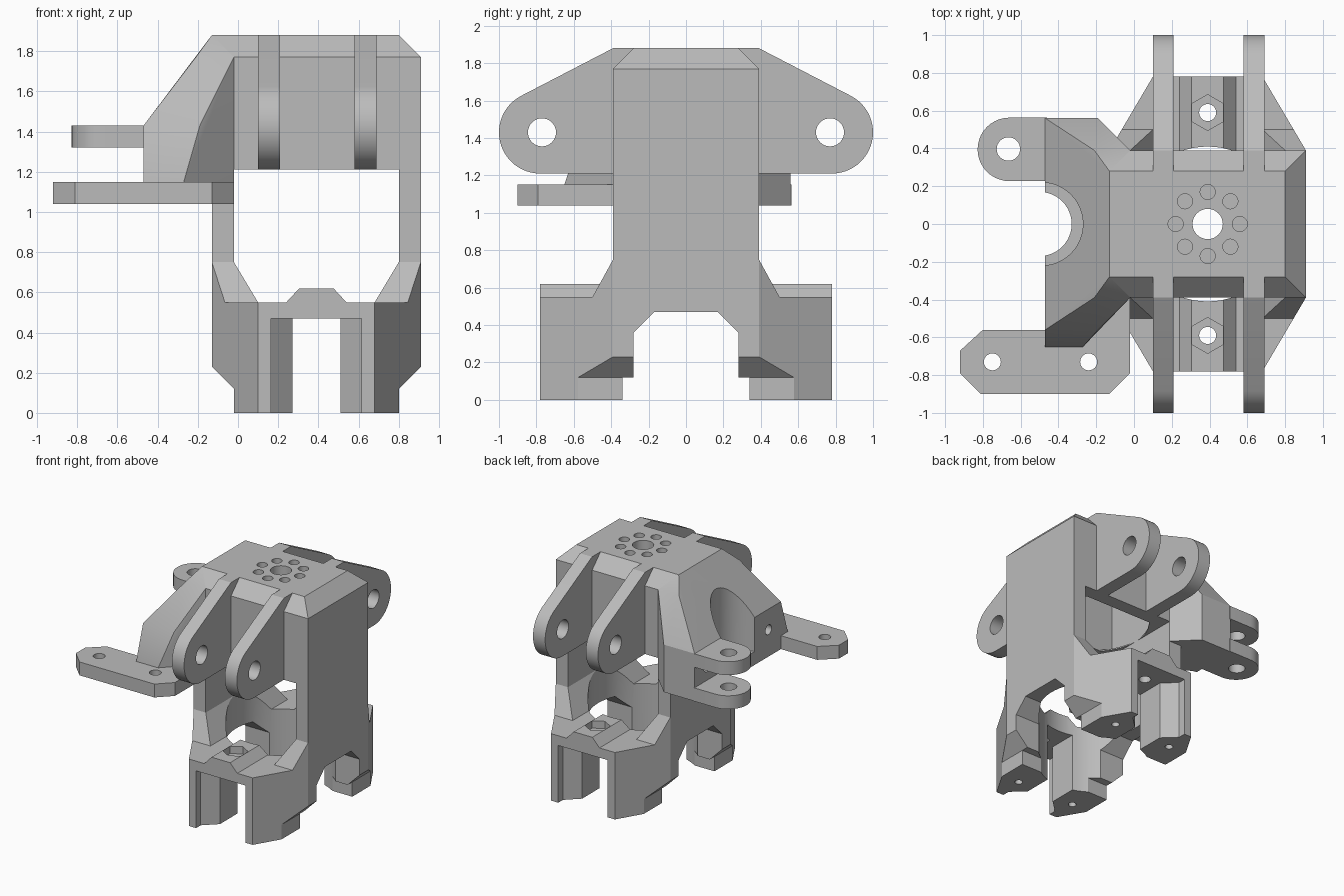
import bpy, bmesh, math
from mathutils import Vector

if "Cube" in bpy.data.objects:
    bpy.data.objects.remove(bpy.data.objects["Cube"], do_unlink=True)

grey = bpy.data.materials.new("plain_grey")
grey.use_nodes = True
grey.diffuse_color = (0.5, 0.5, 0.5, 1)
grey.node_tree.nodes["Principled BSDF"].inputs["Base Color"].default_value = (0.5, 0.5, 0.5, 1)

CX = 0.39          # axis of the main body
parts = []


def finish(name, bm):
    bmesh.ops.recalc_face_normals(bm, faces=bm.faces[:])
    mesh = bpy.data.meshes.new(name)
    bm.to_mesh(mesh)
    bm.free()
    mesh.materials.append(grey)
    ob = bpy.data.objects.new(name, mesh)
    bpy.context.collection.objects.link(ob)
    return ob


def prism(name, pts, axis, lo, hi):
    """Extrude a 2D outline along x, y or z."""
    place = {"x": lambda a, b, t: (t, a, b),
             "y": lambda a, b, t: (a, t, b),
             "z": lambda a, b, t: (a, b, t)}[axis]
    bm = bmesh.new()
    face = bm.faces.new([bm.verts.new(place(a, b, lo)) for a, b in pts])
    out = bmesh.ops.extrude_face_region(bm, geom=[face])
    shift = Vector(place(0, 0, hi - lo))
    bmesh.ops.translate(bm, vec=shift,
                        verts=[v for v in out["geom"] if isinstance(v, bmesh.types.BMVert)])
    return finish(name, bm)


def hull(name, pts):
    bm = bmesh.new()
    for p in pts:
        bm.verts.new(p)
    out = bmesh.ops.convex_hull(bm, input=bm.verts[:])
    loose = [v for v in bm.verts if not v.link_faces]
    bmesh.ops.delete(bm, geom=loose, context="VERTS")
    bmesh.ops.dissolve_limit(bm, angle_limit=0.01, verts=bm.verts[:], edges=bm.edges[:])
    return finish(name, bm)


def arc(cx, cy, r, start, end, n):
    return [(cx + r * math.cos(math.radians(start + (end - start) * i / n)),
             cy + r * math.sin(math.radians(start + (end - start) * i / n))) for i in range(n + 1)]


def rod(cx, cy, r, axis, lo, hi, sides=32):
    return prism("cutter", arc(cx, cy, r, 0, 360, sides)[:-1], axis, lo, hi)


def box(x0, x1, y0, y1, z0, z1):
    return prism("cutter", [(x0, y0), (x1, y0), (x1, y1), (x0, y1)], "z", z0, z1)


def mirror_outline(half):
    """Close a half outline by mirroring its first coordinate."""
    return half + [(-a, b) for a, b in reversed(half)]


def boolean(ob, tools, mode="DIFFERENCE"):
    for tool in tools:
        mod = ob.modifiers.new("cut", "BOOLEAN")
        mod.operation, mod.solver, mod.object = mode, "EXACT", tool
        bpy.context.view_layer.update()
        graph = bpy.context.evaluated_depsgraph_get()
        mesh = bpy.data.meshes.new_from_object(ob.evaluated_get(graph))
        ob.modifiers.clear()
        ob.data = mesh
        bpy.data.objects.remove(tool, do_unlink=True)


def keep(ob):
    parts.append(ob)
    return ob


# Lower frame: tapered octagon trimmed to its side and front silhouettes
octagon = mirror_outline([(0.52, -0.39), (0.29, -0.78)])
octagon += [(-a, -b) for a, b in octagon]
frame = keep(prism("lower_frame", [(CX + a, b) for a, b in octagon], "z", 0, 1.22))
side = mirror_outline([(0.78, -0.1), (0.78, 0.55), (0.5, 0.55), (0.39, 0.75), (0.39, 1.3)])
front = mirror_outline([(0.41, -0.2), (0.41, 0.12), (0.52, 0.23), (0.53, 1.4)])
boolean(frame, [prism("trim", side, "x", -1, 2),
                prism("trim", [(CX + a, b) for a, b in front], "y", -1, 1)], "INTERSECT")
window = mirror_outline([(0.29, 0.55), (0.41, 0.75), (0.41, 1.21)])
boolean(frame, [prism("cutter", [(CX + a, b) for a, b in window], "y", -1, 1)])

# Raised ridge over each foot pair
ridge = mirror_outline([(0.15, 0.5), (0.15, 0.55), (0.085, 0.62)])
boolean(frame, [prism("ridge", [(CX + a, b) for a, b in ridge], "y", -0.78, 0.78)], "UNION")

# Round bore, side openings, slots between feet, nut pockets, screw holes
opening = mirror_outline([(0.34, -0.1), (0.34, 0.12), (0.28, 0.12), (0.28, 0.36), (0.17, 0.47)])
slot = [(0.12, 0), (0.12, 0.62), (0.225, 0.72), (0.225, 0.9)]
slot = mirror_outline(slot)
cuts = [rod(CX, 0, 0.41, "z", -0.1, 1.3, 64), prism("cutter", opening, "x", -1, 2)]
for s in (-1, 1):
    cuts.append(prism("cutter", [(CX + a, s * b) for a, b in slot], "z", -0.1, 0.47))
    cuts.append(rod(CX, s * 0.59, 0.045, "z", 0.4, 0.7))
    cuts.append(prism("cutter", arc(CX, s * 0.59, 0.095, 30, 330, 5), "z", 0.56, 0.7))
    for k in (-1, 1):
        cuts.append(rod(CX + k * 0.26, s * 0.56, 0.03, "z", -0.1, 0.3, 16))
boolean(frame, cuts)

# Head: chamfered block, hollow below, with a ring of holes on top
head = keep(hull("head", [(x, y, z) for x, y, z in
                          [(x, s * 0.39, z) for x in (-0.13, 0.91) for s in (-1, 1) for z in (1.21, 1.77)]
                          + [(x, s * 0.28, 1.88) for x in (-0.13, 0.80) for s in (-1, 1)]
                          if not (x < 0 and abs(y) > 0.3)]
                 + [(-0.02, s * 0.39, z) for s in (-1, 1) for z in (1.21, 1.77)]
                 + [(-0.13, s * 0.28, 1.21) for s in (-1, 1)]))
cuts = [box(-0.02, 0.80, -0.28, 0.28, 1.1, 1.66), rod(CX, 0, 0.08, "z", 1.5, 2)]
for x, y in arc(CX, 0, 0.17, 0, 315, 7):
    cuts.append(rod(x, y, 0.04, "z", 1.79, 2, 20))
boolean(head, cuts)

# Hinge arms: two on the front, two on the back
for s, where in ((-1, "front"), (1, "back")):
    outline = [(0.28, 1.21)] + arc(0.78, 1.43, 0.22, -90, 62, 24) + [(0.39, 1.88), (0.28, 1.88)]
    for x0, hand in ((0.10, "right"), (0.58, "left")):
        arm = keep(prism(f"{where}_{hand}_arm", [(s * a, b) for a, b in outline], "x", x0, x0 + 0.11))
        boolean(arm, [rod(s * 0.77, 1.43, 0.075, "x", x0 - 0.1, x0 + 0.2)])

# Side pod: faceted shoulder with a stepped round recess
pts = []
for s in (-1, 1):
    pts += [(-0.13, s * 0.28, 1.88), (-0.21, s * 0.39, 1.77), (-0.02, s * 0.39, 1.77),
            (-0.47, s * 0.56, 1.43), (-0.19, s * 0.56, 1.43), (-0.02, s * 0.39, 1.04),
            (-0.47, s * 0.56, 1.04), (-0.19, s * 0.56, 1.04), (-0.02, s * 0.28, 1.88)]
pts += [(-0.47, -0.65, 1.15), (-0.27, -0.65, 1.15), (-0.47, -0.65, 1.04), (-0.27, -0.65, 1.04)]
pod = keep(hull("side_pod", pts))
boolean(pod, [rod(-0.49, 0, 0.22, "z", 1.15, 2, 48), rod(-0.5, 0, 0.17, "z", 0.9, 1.3, 48),
              rod(-0.4, 1.26, 0.04, "x", -0.6, -0.3, 20), rod(0.4, 1.26, 0.04, "x", -0.6, -0.3, 20)])

# Mounting plate on the front right
plate = keep(prism("mounting_plate",
                   [(-0.80, -0.56), (-0.19, -0.56), (-0.02, -0.39), (-0.02, -0.79), (-0.13, -0.90),
                    (-0.81, -0.90), (-0.92, -0.79), (-0.92, -0.67)], "z", 1.04, 1.15))
boolean(plate, [rod(x, -0.73, 0.045, "z", 1, 1.2, 24) for x in (-0.75, -0.24)])

# Pair of rounded lugs on the back right
for z, level in ((1.04, "lower"), (1.32, "upper")):
    outline = arc(-0.66, 0.395, 0.168, 90, 270, 20) + [(-0.46, 0.227), (-0.46, 0.563)]
    lug = keep(prism(f"{level}_lug", outline, "z", z, z + 0.11))
    boolean(lug, [rod(-0.665, 0.397, 0.062, "z", z - 0.1, z + 0.2)])

# Smooth the round faces, keep edges sharp
bpy.ops.object.select_all(action="DESELECT")
for ob in parts:
    ob.select_set(True)
bpy.context.view_layer.objects.active = parts[0]
bpy.ops.object.shade_smooth_by_angle(angle=math.radians(25))
